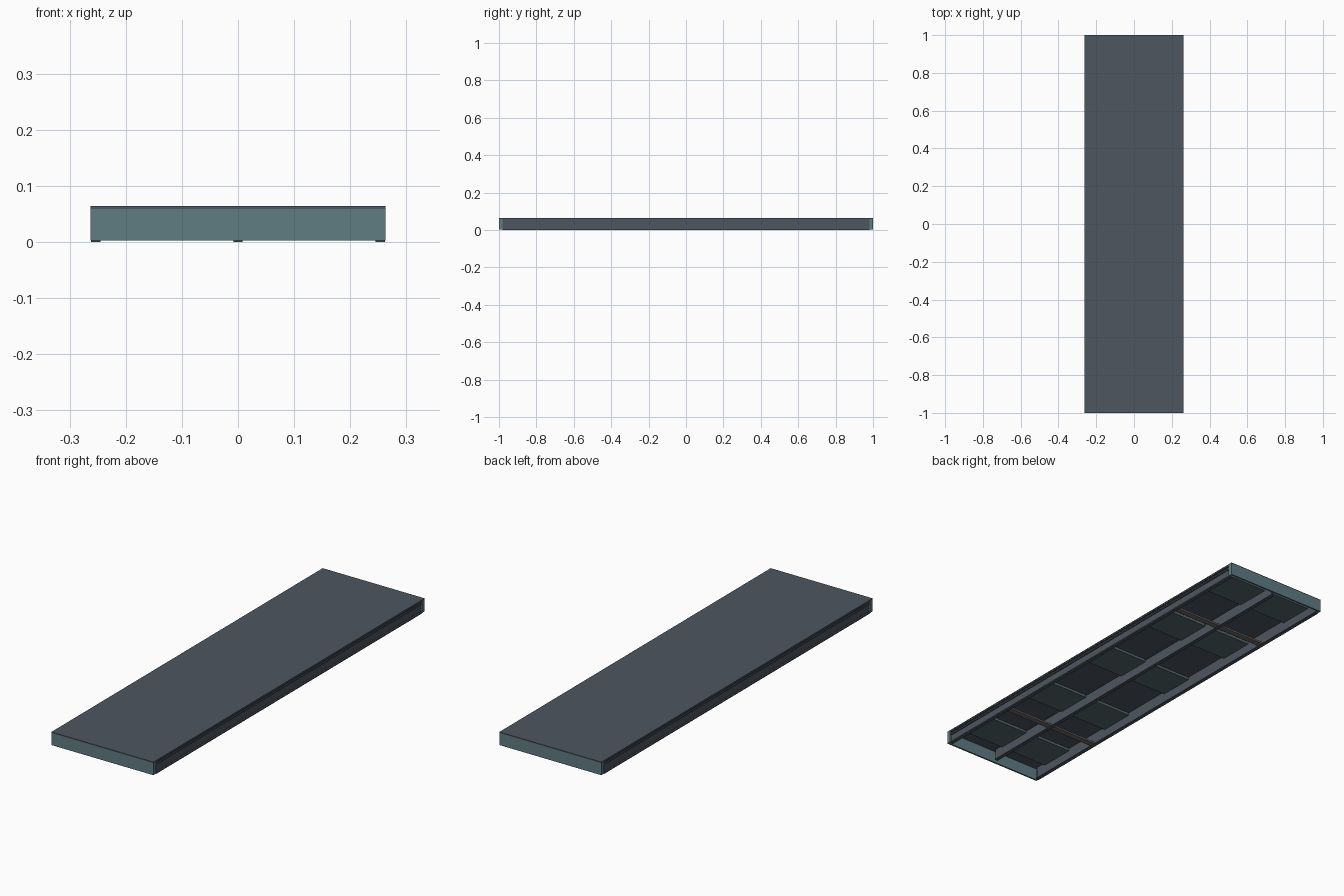
import bpy, bmesh

if "Cube" in bpy.data.objects:
    bpy.data.objects.remove(bpy.data.objects["Cube"])

def material(name, rgb):
    m = bpy.data.materials.new(name)
    m.diffuse_color = (*rgb, 1)
    m.use_nodes = True
    m.node_tree.nodes["Principled BSDF"].inputs["Base Color"].default_value = m.diffuse_color
    return m

STEEL = material("dark_steel", (0.075, 0.092, 0.115))
TEAL = material("teal_paint", (0.115, 0.20, 0.225))
BAND = material("dark_teal", (0.09, 0.14, 0.145))
STRAP = material("strap_grey", (0.16, 0.15, 0.14))

def finish(name, bm, mat):
    bmesh.ops.recalc_face_normals(bm, faces=bm.faces[:])
    me = bpy.data.meshes.new(name)
    bm.to_mesh(me)
    bm.free()
    me.materials.append(mat)
    ob = bpy.data.objects.new(name, me)
    bpy.context.collection.objects.link(ob)
    return ob

def box(name, x, y, z, mat):
    """Box from (min, max) pairs."""
    bm = bmesh.new()
    bmesh.ops.create_cube(bm, size=1)
    for v in bm.verts:
        v.co = [r[0] + (c + 0.5) * (r[1] - r[0]) for c, r in zip(v.co, (x, y, z))]
    return finish(name, bm, mat)

def extrude_y(name, profile, y0, y1, mat, flip=1):
    """Extrude an (x, z) profile along y."""
    bm = bmesh.new()
    face = bm.faces.new([bm.verts.new((flip * x, y0, z)) for x, z in profile])
    new = bmesh.ops.extrude_face_region(bm, geom=[face])["geom"]
    verts = [g for g in new if isinstance(g, bmesh.types.BMVert)]
    bmesh.ops.translate(bm, verts=verts, vec=(0, y1 - y0, 0))
    return finish(name, bm, mat)

# deck plate
box("deck_plate", (-0.263, 0.263), (-1, 1), (0.059, 0.064), STEEL)

# side rails: outward channel with a rib and an inner bottom lip
rail = [(0.245, 0), (0.262, 0), (0.262, 0.006), (0.255, 0.006), (0.255, 0.041),
        (0.260, 0.041), (0.260, 0.047), (0.255, 0.047), (0.255, 0.055),
        (0.262, 0.055), (0.262, 0.059), (0.250, 0.059), (0.250, 0.004), (0.245, 0.004)]
for side, s in (("right", 1), ("left", -1)):
    extrude_y(side + "_side_rail", rail, -0.982, 0.982, STEEL, s)

# end caps: vertical plate with short returns wrapping the corners
for end, s in (("front", -1), ("back", 1)):
    box(end + "_end_plate", (-0.263, 0.263), sorted((s * 0.992, s)), (0.003, 0.059), TEAL)
    for side, t in (("left", -1), ("right", 1)):
        box(f"{end}_{side}_return", sorted((t * 0.256, t * 0.263)),
            sorted((s * 0.98, s * 0.992)), (0.003, 0.059), TEAL)

# centre beam: I section
beam = [(-0.008, 0), (0.008, 0), (0.008, 0.004), (0.003, 0.004), (0.003, 0.055), (0.008, 0.055),
        (0.008, 0.059), (-0.008, 0.059), (-0.008, 0.055), (-0.003, 0.055), (-0.003, 0.004), (-0.008, 0.004)]
extrude_y("centre_beam", beam, -0.97, 0.97, STEEL)

# stiffening bands under the deck and low cross straps
for s in (-1, 1):
    x = sorted((s * 0.003, s * 0.25))
    for i in range(-2, 3):
        box("stiffening_band", x, (i * 0.42 - 0.085, i * 0.42 + 0.085), (0.047, 0.059), BAND)
    for y in (-0.59, 0.59):
        box("cross_strap", x, (y - 0.014, y + 0.014), (0.006, 0.014), STRAP)
